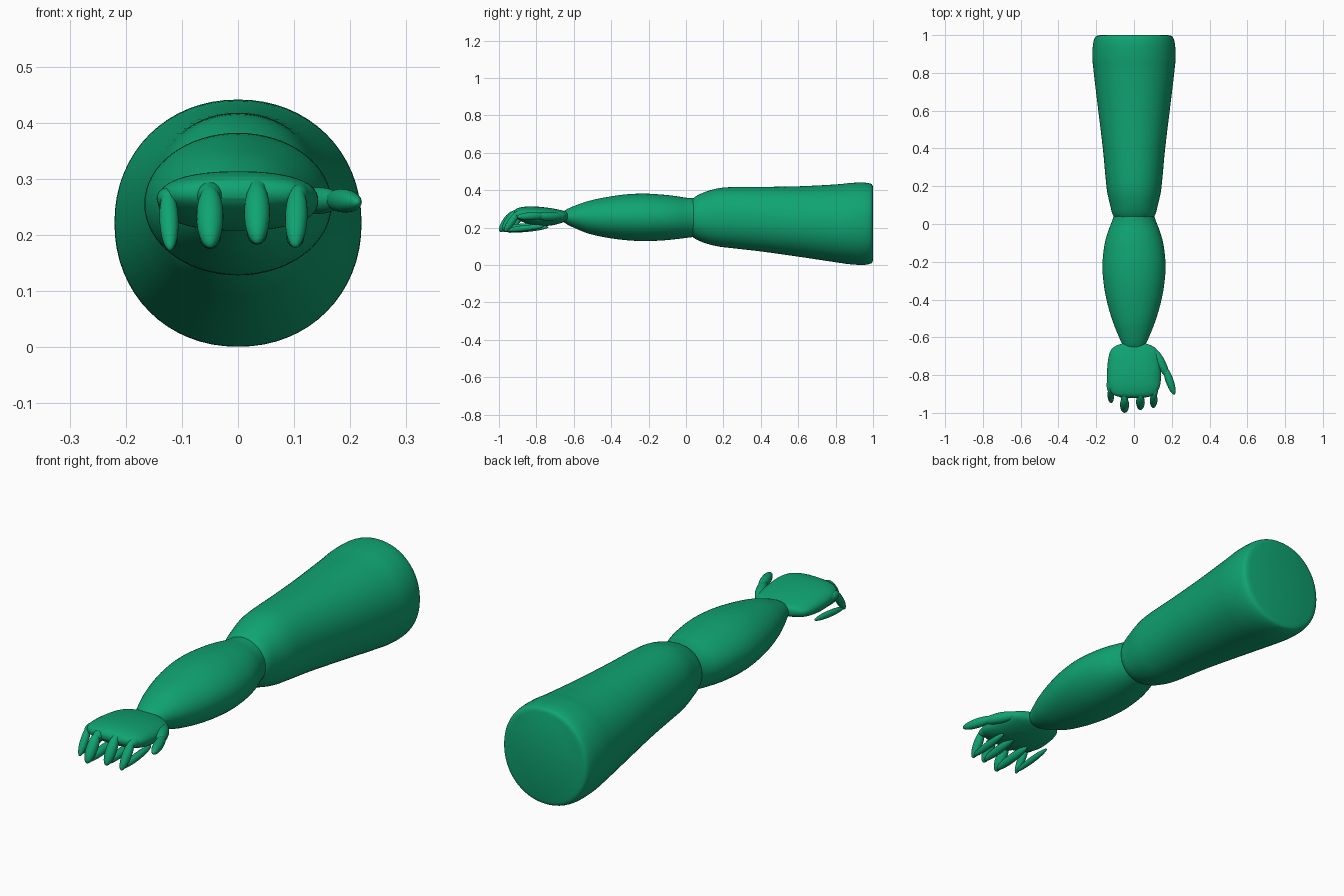
import bpy, bmesh, math
from mathutils import Vector

if "Cube" in bpy.data.objects:
    bpy.data.objects.remove(bpy.data.objects["Cube"])

mat = bpy.data.materials.new("green")
mat.diffuse_color = (0.005, 0.37, 0.17, 1)
mat.use_nodes = True
mat.node_tree.nodes["Principled BSDF"].inputs["Base Color"].default_value = mat.diffuse_color


def finish(name, bm, angle=50):
    bmesh.ops.recalc_face_normals(bm, faces=bm.faces)
    me = bpy.data.meshes.new(name)
    bm.to_mesh(me)
    bm.free()
    ob = bpy.data.objects.new(name, me)
    bpy.context.collection.objects.link(ob)
    me.materials.append(mat)
    bpy.ops.object.select_all(action='DESELECT')
    ob.select_set(True)
    bpy.context.view_layer.objects.active = ob
    bpy.ops.object.shade_smooth_by_angle(angle=math.radians(angle))
    return ob


def catmull(rows, steps):
    pts = [rows[0]] + rows + [rows[-1]]
    out = []
    for i in range(1, len(pts) - 2):
        a, b, c, d = pts[i - 1:i + 3]
        for s in range(steps):
            t = s / steps
            out.append([0.5 * (2 * q + (r - p) * t + (2 * p - 5 * q + 4 * r - u) * t * t
                               + (3 * q - p - 3 * r + u) * t ** 3)
                        for p, q, r, u in zip(a, b, c, d)])
    return out + [list(rows[-1])]


def loft(name, rows, power=2.0, n=64, steps=5):
    """Rows are (y, half width, bottom z, top z)."""
    bm = bmesh.new()
    rings = []
    for y, w, lo, hi in catmull(rows, steps):
        ring = []
        for k in range(n):
            a = 2 * math.pi * k / n
            c, s = math.cos(a), math.sin(a)
            x = math.copysign(abs(c) ** (2 / power), c) * w
            z = (lo + hi) / 2 + math.copysign(abs(s) ** (2 / power), s) * (hi - lo) / 2
            ring.append(bm.verts.new((x, y, z)))
        rings.append(ring)
    for r, q in zip(rings, rings[1:]):
        for k in range(n):
            bm.faces.new((r[k], r[(k + 1) % n], q[(k + 1) % n], q[k]))
    bm.faces.new(rings[0])
    bm.faces.new(rings[-1])
    return finish(name, bm)


def segment(bm, a, b, r):
    """Stretched sphere running from tip a to tip b."""
    a, b = Vector(a), Vector(b)
    d = b - a
    vs = bmesh.ops.create_uvsphere(bm, u_segments=24, v_segments=16, radius=1)['verts']
    rot = d.to_track_quat('Z', 'Y')
    for v in vs:
        v.co = rot @ Vector((v.co.x * r, v.co.y * r, v.co.z * d.length / 2)) + (a + b) / 2


# Upper arm with a flat shoulder end
loft("upper_arm", [
    (1.0, .18, .025, .42), (.99, .205, .009, .434), (.95, .217, .001, .441),
    (.88, .22, .004, .439), (.8, .213, .015, .431), (.6, .189, .045, .421),
    (.4, .165, .073, .418), (.25, .151, .09, .417), (.17, .142, .1, .41),
    (.1, .126, .118, .39), (.05, .113, .14, .366), (.02, .09, .165, .34)], 2.1)

# Forearm tapering into the wrist
loft("forearm", [
    (.08, .102, .155, .355), (.04, .108, .15, .358), (0, .122, .145, .36),
    (-.05, .141, .139, .368), (-.12, .158, .132, .376), (-.22, .167, .128, .382),
    (-.32, .16, .133, .378), (-.42, .141, .146, .364), (-.52, .111, .168, .343),
    (-.6, .079, .2, .315), (-.64, .06, .22, .297), (-.665, .045, .24, .28)])

# Palm
loft("palm", [
    (-.63, .055, .238, .283), (-.645, .095, .233, .288), (-.67, .124, .224, .294),
    (-.72, .137, .212, .304), (-.79, .143, .208, .312), (-.85, .139, .221, .313),
    (-.89, .122, .239, .307), (-.91, .095, .253, .298), (-.92, .05, .266, .285)], 2.3)

# Curled fingers: x, forward reach, radius, height shift, tip drift
fingers = [("little", -.125, -.945, .017, -.005, .004),
           ("ring", -.05, -.995, .024, 0, 0),
           ("middle", .034, -.98, .023, .007, 0),
           ("index", .106, -.97, .02, 0, -.004)]
for label, x, y, r, dz, drift in fingers:
    bm = bmesh.new()
    segment(bm, (x, -.81, .268 + dz), (x, y + .05, .272 + dz), r + .003)
    segment(bm, (x, y + .075, .287 + dz), (x + drift, y, .178 + dz), r)
    segment(bm, (x + drift, y + .004, .186 + dz), (x + drift, y + .21, .208 + dz), r * .8)
    finish(label + "_finger", bm)

# Thumb
bm = bmesh.new()
segment(bm, (.105, -.66, .26), (.18, -.81, .262), .024)
segment(bm, (.162, -.755, .264), (.214, -.903, .258), .021)
finish("thumb", bm)
